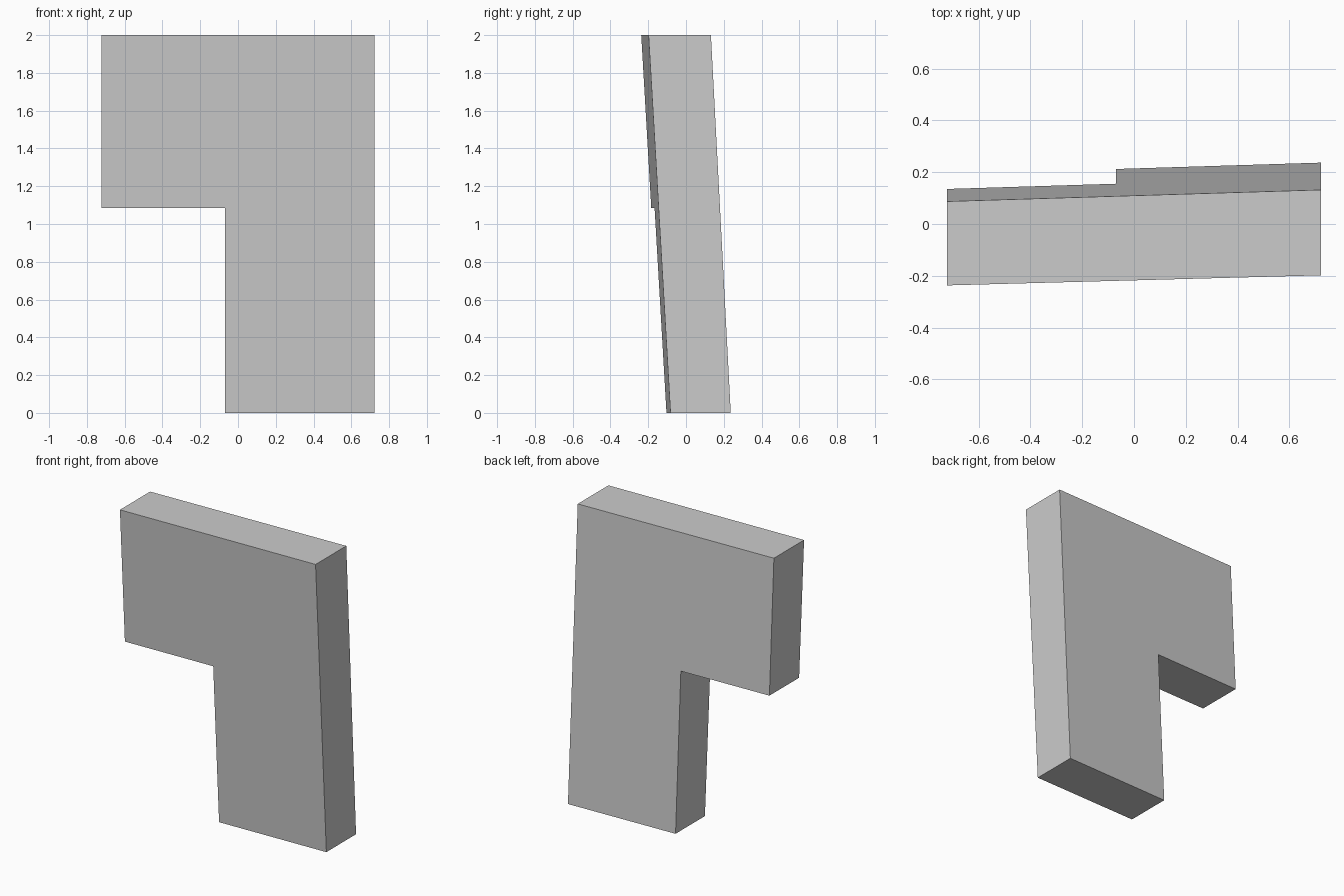
import bpy, bmesh

if "Cube" in bpy.data.objects:
    bpy.data.objects.remove(bpy.data.objects["Cube"])

# Inverted-L outline in x, z
outline = [(-0.07, 0), (0.722, 0), (0.722, 2), (-0.722, 2), (-0.722, 1.084), (-0.07, 1.084)]


# Slightly leaning front and back planes
def front_y(x, z):
    return -0.1015 + 0.027 * x - 0.058 * z


def back_y(x, z):
    return 0.2145 + 0.031 * x - 0.0525 * z


# Slab: front and back outlines joined by side walls
bm = bmesh.new()
front = [bm.verts.new((x, front_y(x, z), z)) for x, z in outline]
back = [bm.verts.new((x, back_y(x, z), z)) for x, z in outline]
bm.faces.new(front)
bm.faces.new(back[::-1])
for i in range(len(outline)):
    j = (i + 1) % len(outline)
    bm.faces.new((front[j], front[i], back[i], back[j]))
bmesh.ops.recalc_face_normals(bm, faces=bm.faces)

mesh = bpy.data.meshes.new("leaning_slab")
bm.to_mesh(mesh)
bm.free()
slab = bpy.data.objects.new("leaning_slab", mesh)
bpy.context.collection.objects.link(slab)
